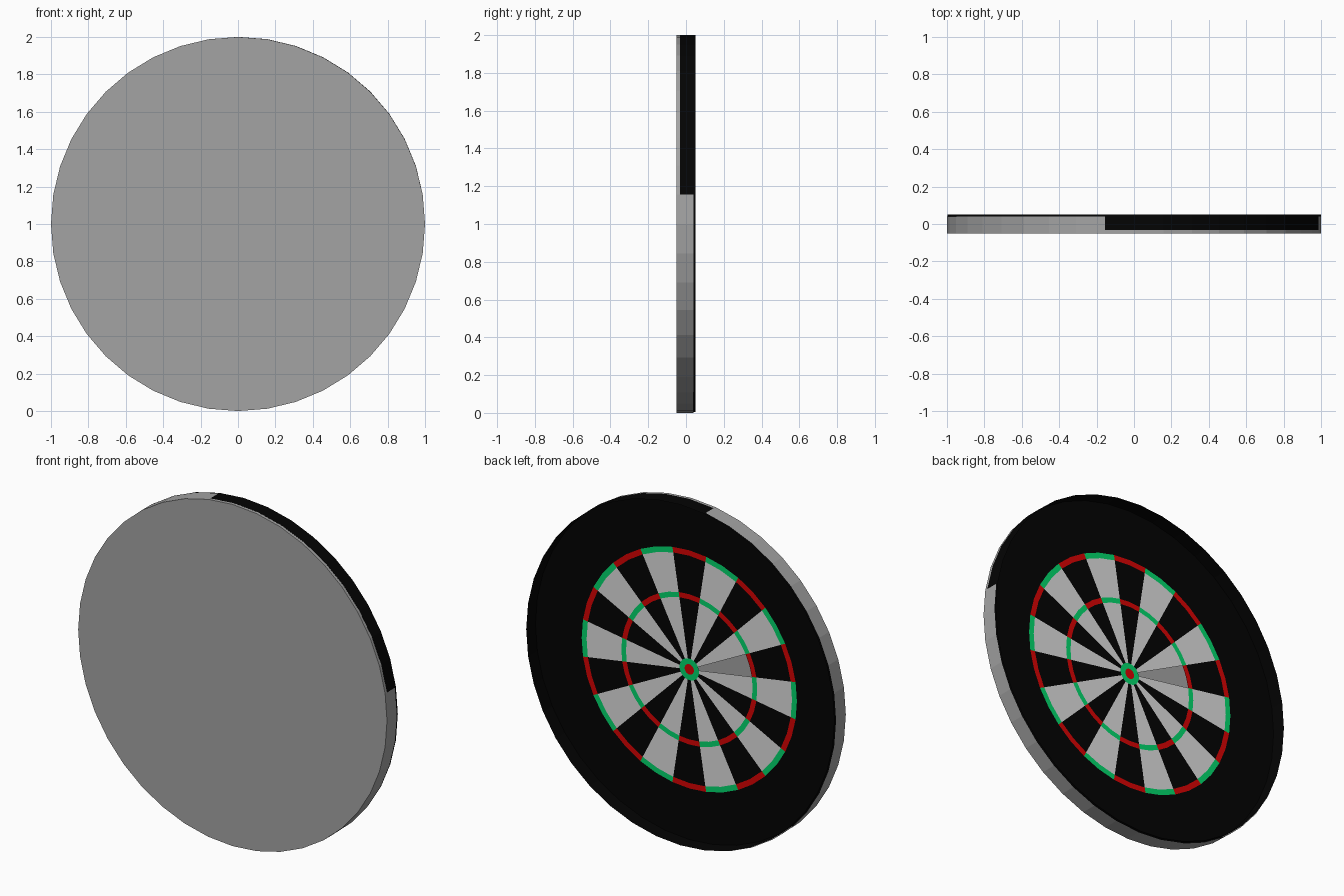
import bpy, bmesh
from math import cos, sin, radians

cube = bpy.data.objects.get("Cube")
if cube:
    bpy.data.objects.remove(cube, do_unlink=True)

SIDES = 40
STEP = 360 / SIDES
FLOOR = -0.033      # depth of the recessed playing face


def material(name, color):
    m = bpy.data.materials.new(name)
    m.use_nodes = True
    rgba = (*color, 1)
    m.diffuse_color = rgba
    bsdf = next(n for n in m.node_tree.nodes if n.type == 'BSDF_PRINCIPLED')
    bsdf.inputs["Base Color"].default_value = rgba
    return m


GREY, BLACK, WHITE, RED, GREEN = range(5)
MATS = [material("grey casing", (0.37, 0.37, 0.37)),
        material("black", (0.001, 0.001, 0.001)),
        material("pale sector", (0.72, 0.72, 0.72)),
        material("red", (0.68, 0.001, 0.001)),
        material("green", (0.001, 0.68, 0.15))]


def point(r, i, y):
    a = radians(i * STEP)
    return (r * cos(a), y, r * sin(a))


def add_face(bm, points, mat):
    f = bm.faces.new([bm.verts.new(p) for p in points])
    f.material_index = mat


def band(bm, r0, r1, y, i, mat):
    """One step of a flat ring facing +y."""
    if r0 == 0:
        pts = [(0, y, 0), point(r1, i + 1, y), point(r1, i, y)]
    else:
        pts = [point(r0, i, y), point(r0, i + 1, y),
               point(r1, i + 1, y), point(r1, i, y)]
    add_face(bm, pts, mat)


def wall(bm, r, y0, y1, mat):
    """Thin rim; faces outward when y1 is above y0, inward otherwise."""
    for i in range(SIDES):
        add_face(bm, [point(r, i, y1), point(r, i + 1, y1),
                      point(r, i + 1, y0), point(r, i, y0)], mat)


def finish(bm, name, location):
    bmesh.ops.remove_doubles(bm, verts=bm.verts, dist=0.0001)
    me = bpy.data.meshes.new(name)
    bm.to_mesh(me)
    bm.free()
    for m in MATS:
        me.materials.append(m)
    ob = bpy.data.objects.new(name, me)
    ob.location = location
    bpy.context.collection.objects.link(ob)


# Grey casing: flat back plate and shallow rim
bm = bmesh.new()
add_face(bm, [point(1, i, -0.05) for i in range(SIDES)], GREY)
wall(bm, 1, -0.05, 0.04, GREY)
finish(bm, "casing", (0, 0, 1))

# Playing face: each ring has a colour for odd and for even sectors
RINGS = [(0, 0.03, RED, RED),
         (0.03, 0.063, GREEN, GREEN),
         (0.063, 0.41, BLACK, WHITE),
         (0.41, 0.44, RED, GREEN),
         (0.44, 0.665, BLACK, WHITE),
         (0.665, 0.697, RED, GREEN),
         (0.697, 0.998, BLACK, BLACK)]
OPEN_SECTOR = 9     # inner sector left open, showing the casing behind

bm = bmesh.new()
for n, (r0, r1, odd, even) in enumerate(RINGS):
    for i in range(SIDES):
        sector = ((i + 1) // 2) % 20
        if n == 2 and sector == OPEN_SECTOR:
            continue
        band(bm, r0, r1, FLOOR, i, odd if sector % 2 else even)

# Black rim and its inner lining, set slightly off centre in the casing
wall(bm, 0.998, FLOOR, 0.05, BLACK)
wall(bm, 0.996, 0.05, FLOOR, BLACK)
finish(bm, "playing_face", (0.0018, 0, 1.0023))
